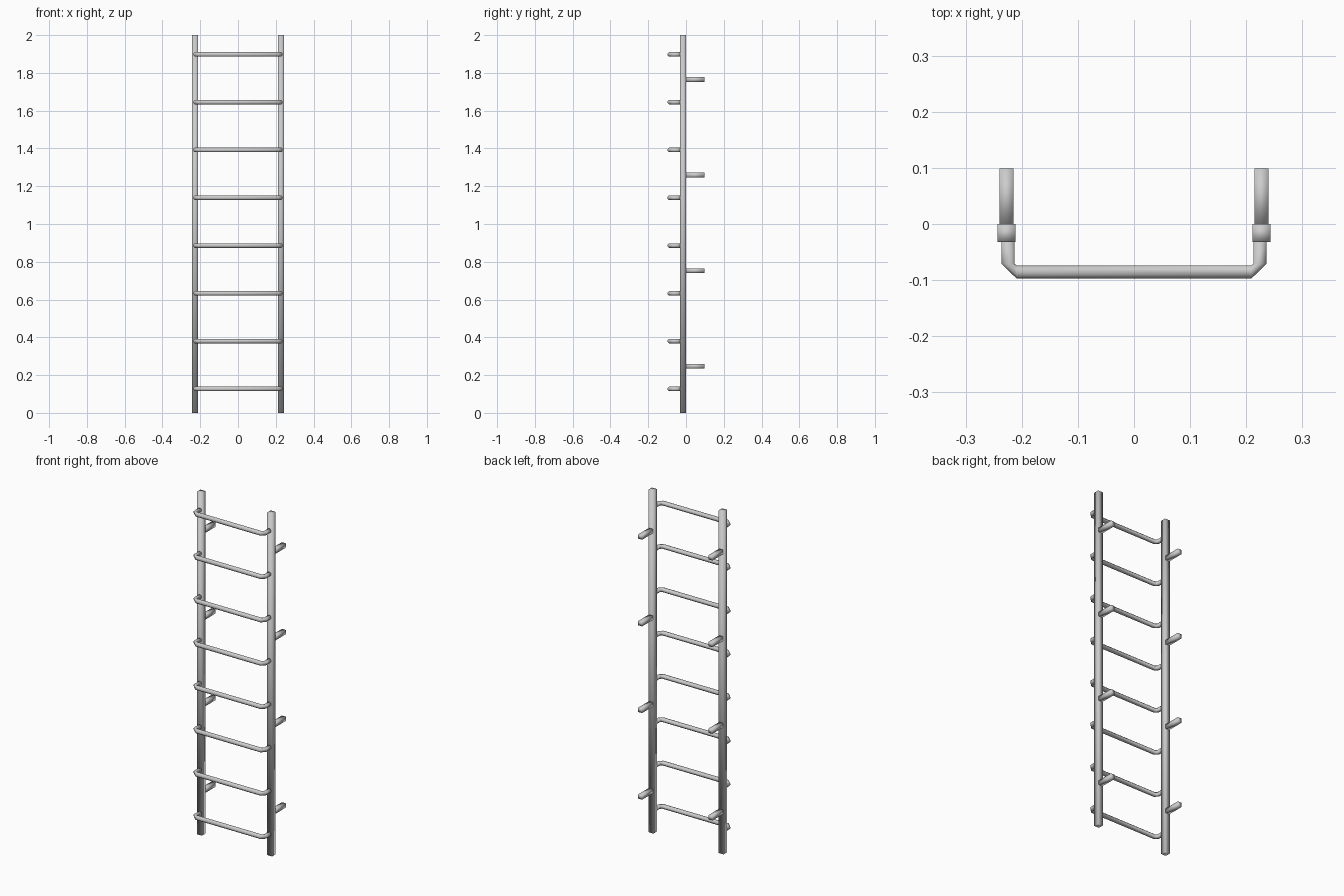
import bpy, bmesh, math
from mathutils import Vector

if "Cube" in bpy.data.objects:
    bpy.data.objects.remove(bpy.data.objects["Cube"])


def finish(name, bm):
    bmesh.ops.recalc_face_normals(bm, faces=bm.faces)
    me = bpy.data.meshes.new(name)
    bm.to_mesh(me)
    bm.free()
    for p in me.polygons:
        p.use_smooth = True  # fully smooth, giving soft gradients along the bars
    ob = bpy.data.objects.new(name, me)
    bpy.context.collection.objects.link(ob)
    return ob


def box(name, lo, hi):
    bm = bmesh.new()
    bmesh.ops.create_cube(bm, size=1)
    for v in bm.verts:
        v.co = Vector([(a + b) / 2 + c * (b - a) for a, b, c in zip(lo, hi, v.co)])
    return finish(name, bm)


def rung(name, z, sides=8, r=0.0128):
    # centre points and the sideways direction of each ring
    left = [((-0.2245, -0.028), (1, 0)), ((-0.2245, -0.071), (1, 0)),
            ((-0.2090, -0.0855), (0, 1))]
    right = [((-c[0], c[1]), (-d[0], d[1])) for c, d in left]
    path = left + [(c, (-d[0], d[1])) for c, d in reversed(right)]
    path[4:] = [(c, (-1, 0)) for c, d in path[4:]]
    bm = bmesh.new()
    rings = []
    for (x, y), (dx, dy) in path:
        ring = []
        for k in range(sides):
            a = 2 * math.pi * (k + 0.5) / sides
            s = r * math.cos(a)
            ring.append(bm.verts.new((x + dx * s, y + dy * s, z + r * math.sin(a))))
        rings.append(ring)
    for a, b in zip(rings, rings[1:]):
        for k in range(sides):
            n = (k + 1) % sides
            bm.faces.new((a[k], a[n], b[n], b[k]))
    bm.faces.new(rings[0])
    bm.faces.new(rings[-1])
    return finish(name, bm)


# side rails and wall brackets
for side, s in (("left", -1), ("right", 1)):
    x = s * 0.227
    box(f"{side}_rail", (x - 0.016, -0.032, 0), (x + 0.016, 0, 2))
    for i in range(4):
        z = 0.247 + 0.506 * i
        box(f"{side}_wall_bracket_{i + 1}",
            (x - 0.0125, -0.001, z - 0.0125), (x + 0.0125, 0.099, z + 0.0125))

# bent rungs
for i in range(8):
    rung(f"rung_{i + 1}", 0.127 + 0.253 * i)
